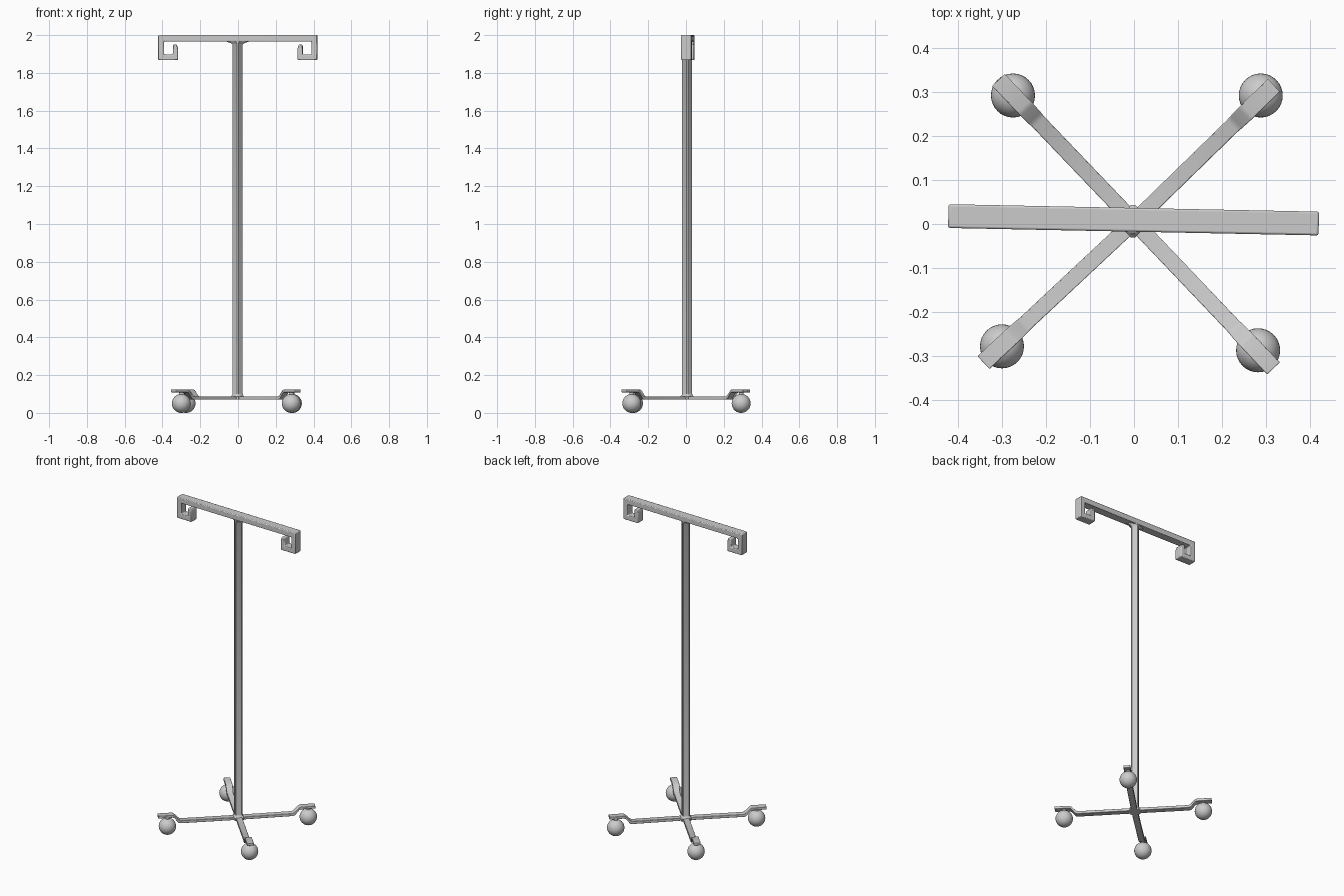
import bpy, bmesh, math
from mathutils import Vector

if "Cube" in bpy.data.objects:
    bpy.data.objects.remove(bpy.data.objects["Cube"])


def finish(name, bm, bevel=0.0, angle=40):
    bmesh.ops.recalc_face_normals(bm, faces=bm.faces)
    me = bpy.data.meshes.new(name)
    bm.to_mesh(me)
    bm.free()
    ob = bpy.data.objects.new(name, me)
    bpy.context.collection.objects.link(ob)
    if bevel:
        mod = ob.modifiers.new("Bevel", 'BEVEL')
        mod.width, mod.segments = bevel, 2
        mod.limit_method, mod.angle_limit = 'ANGLE', math.radians(40)
    bpy.ops.object.select_all(action='DESELECT')
    ob.select_set(True)
    bpy.context.view_layer.objects.active = ob
    bpy.ops.object.shade_smooth_by_angle(angle=math.radians(angle))
    return ob


def loft(name, rings, bevel=0.0):
    bm = bmesh.new()
    loops = [[bm.verts.new(p) for p in r] for r in rings]
    n = len(loops[0])
    for a, b in zip(loops, loops[1:]):
        for i in range(n):
            bm.faces.new((a[i], a[(i + 1) % n], b[(i + 1) % n], b[i]))
    bm.faces.new(loops[0])
    bm.faces.new(loops[-1])
    return finish(name, bm, bevel)


# Pole: square section turned 45 degrees, clipped corners, flared at both ends
def diamond(z, rx, ry):
    c = 0.12
    pts = []
    for k in range(4):
        for s in (-1, 1):
            a = k * math.pi / 2
            u, v = 1 - c, s * c
            x = math.cos(a) * u - math.sin(a) * v
            y = math.sin(a) * u + math.cos(a) * v
            pts.append((-0.002 + x * rx, 0.006 + y * ry, z))
    return pts


loft("pole", [diamond(z, rx, ry) for z, rx, ry in (
    (0.070, 0.042, 0.042), (0.086, 0.042, 0.042), (0.093, 0.033, 0.033),
    (0.104, 0.030, 0.030), (1.950, 0.030, 0.030), (1.957, 0.040, 0.030),
    (1.968, 0.075, 0.030))])

# Crossbar with a hook curling up at each end
half = [(0.421, 2.0), (0.421, 1.867), (0.317, 1.867), (0.317, 1.930),
        (0.324, 1.950), (0.338, 1.952), (0.344, 1.945), (0.344, 1.897),
        (0.391, 1.897), (0.391, 1.966)]
outline = half + [(-x, z) for x, z in reversed(half)]
bar = loft("hook_bar", [[(x, y, z) for x, z in outline] for y in (-0.027, 0.027)], 0.005)
bar.location = (-0.001, 0.0095, 0)
bar.rotation_euler.z = math.radians(-1.15)

# Legs: flat strips stepping up to a raised plate over each ball caster
hub = Vector((0.0, 0.005))
ends = {"back_left": ((-0.308, 0.327), (-0.275, 0.292)),
        "back_right": ((0.318, 0.315), (0.288, 0.292)),
        "front_left": ((-0.342, -0.315), (-0.300, -0.278)),
        "front_right": ((0.317, -0.328), (0.282, -0.287))}
for name, (tip, ball) in ends.items():
    d = Vector(tip) - hub
    length = d.length
    d.normalize()
    side = Vector((-d.y, d.x))
    # distance along leg, bottom, top, half width
    stations = [(0.0, 0.070, 0.087, 0.018),
                (length - 0.132, 0.070, 0.087, 0.018),
                (length - 0.119, 0.074, 0.095, 0.019),
                (length - 0.094, 0.105, 0.121, 0.020),
                (length - 0.084, 0.109, 0.125, 0.020),
                (length, 0.109, 0.125, 0.020)]
    rings = []
    for r, z0, z1, w in stations:
        c = hub + d * r
        a, b = c - side * w, c + side * w
        rings.append([(a.x, a.y, z0), (b.x, b.y, z0), (b.x, b.y, z1), (a.x, a.y, z1)])
    loft(name + "_leg", rings, 0.002)

    bm = bmesh.new()
    bmesh.ops.create_uvsphere(bm, u_segments=32, v_segments=18, radius=0.05)
    wheel = finish(name + "_caster_ball", bm)
    wheel.location = (ball[0], ball[1], 0.05)

    # Short stem joining ball to plate
    bm = bmesh.new()
    bmesh.ops.create_cone(bm, cap_ends=True, segments=16, radius1=0.012,
                          radius2=0.012, depth=0.024)
    stem = finish(name + "_caster_stem", bm)
    stem.location = (ball[0], ball[1], 0.103)
